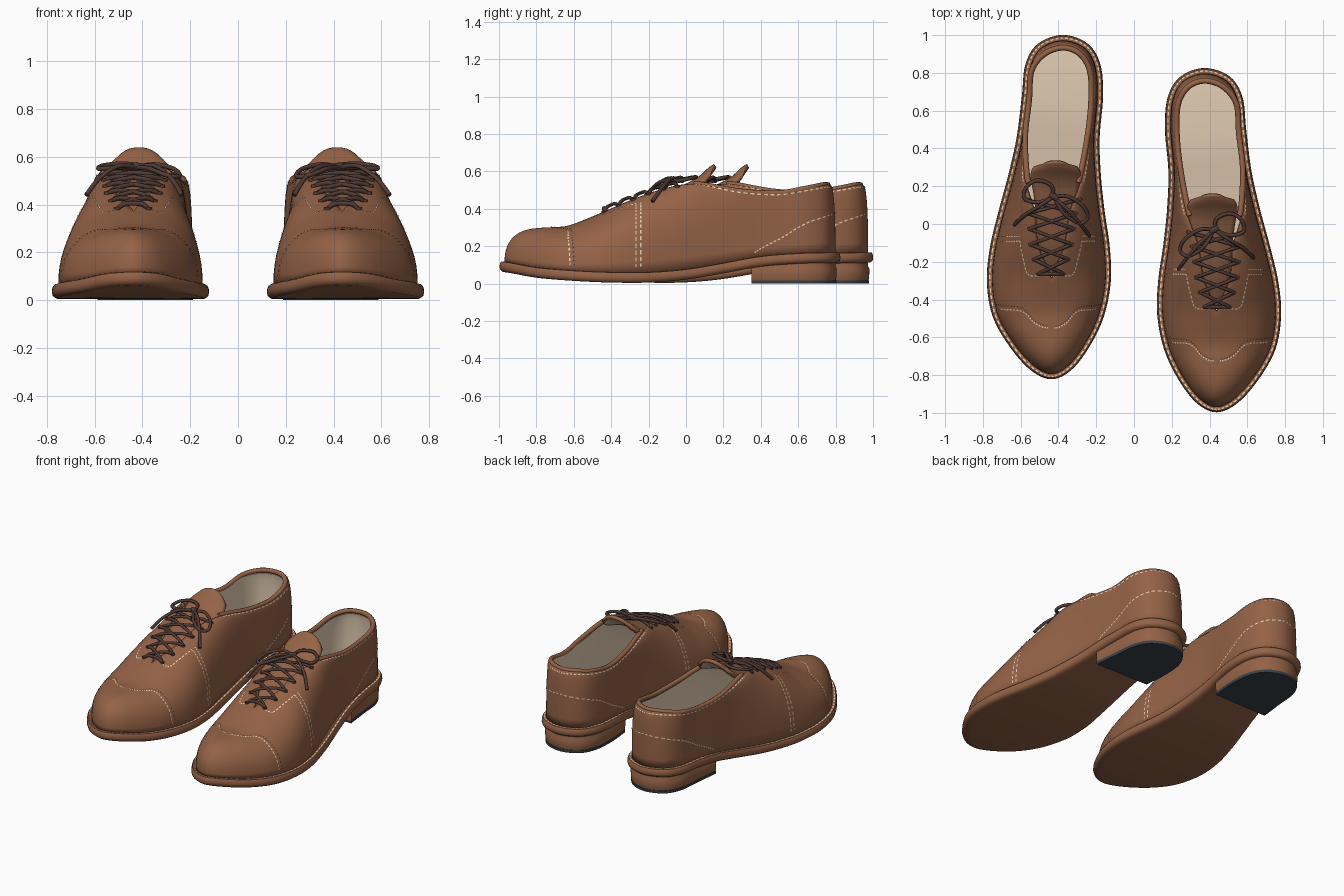
import bpy, bmesh, math
from mathutils import Vector, Matrix

cube = bpy.data.objects.get("Cube")
if cube:
    bpy.data.objects.remove(cube)


def material(name, rgb):
    m = bpy.data.materials.new(name)
    m.use_nodes = True
    m.diffuse_color = (*rgb, 1)
    m.node_tree.nodes["Principled BSDF"].inputs["Base Color"].default_value = (*rgb, 1)
    return m


LEATHER = material("brown_leather", (0.30, 0.124, 0.062))
LINING = material("cream_lining", (0.84, 0.67, 0.49))
LACE = material("dark_brown_lace", (0.08, 0.042, 0.035))
RUBBER = material("black_rubber", (0.04, 0.055, 0.068))
THREAD = material("pale_thread", (0.84, 0.68, 0.5))
parts = []


def spline(pts, u, closed=True):
    """Smooth curve through the points, one unit of u per point."""
    n, i = len(pts), math.floor(u)
    f = u - i
    a, b, c, d = [pts[k % n] if closed else pts[max(0, min(n - 1, k))] for k in range(i - 1, i + 3)]
    return 0.5 * (2 * b + (c - a) * f + (2 * a - 5 * b + 4 * c - d) * f * f + (3 * b - a - 3 * c + d) * f ** 3)


def loop_points(toe, rows, heel):
    """Closed loop: toe, inner side, heel, outer side. Rows are y, inner x, outer x, z."""
    inner = [Vector((r[1], r[0], r[3])) for r in rows]
    outer = [Vector((r[2], r[0], r[3])) for r in rows]
    return [Vector(toe)] + inner + [Vector(heel)] + outer[::-1]


# Outline of the sole seen from above
WELT = loop_points((.437, -.997, 0), [
    (-.945, .328, .552, 0), (-.815, .23, .665, 0), (-.66, .158, .75, 0), (-.48, .123, .779, 0),
    (-.30, .128, .763, 0), (-.11, .155, .718, 0), (.08, .175, .667, 0), (.28, .182, .622, 0),
    (.50, .164, .594, 0), (.67, .178, .575, 0), (.78, .245, .508, 0)], (.375, .826, 0))
# Upper edge: ridge over the toes, lace throat, then the collar
RIDGE = .437
TOP = loop_points((RIDGE, -.76, .298), [
    (-.74, RIDGE, RIDGE, .30), (-.70, RIDGE, RIDGE, .303), (-.62, RIDGE, RIDGE, .313),
    (-.47, RIDGE, RIDGE, .372), (-.30, .37, .505, .445), (-.12, .34, .525, .508),
    (.045, .283, .572, .533), (.28, .236, .588, .495), (.48, .215, .567, .483),
    (.64, .223, .553, .508), (.735, .28, .48, .526)], (.375, .77, .528))
SIDES = len(WELT)
SOLE_Z = [.065, .032, .015, .006, .006, .022, .055, .091, .107, .112, .112]


def sole_z(y):
    return spline(SOLE_Z, (y + 1) / .2, False)


def rail(u, inset):
    side = spline(WELT, u + .05) - spline(WELT, u - .05)
    return spline(WELT, u) + Vector((side.y, -side.x, 0)).normalized() * inset


def surface(u, v):
    """Point on the upper: u runs round the shoe, v from welt to upper edge."""
    low, top = rail(u, .027), spline(TOP, u)
    low.z = sole_z(low.y) + .05
    station = min(u % SIDES, SIDES - u % SIDES)
    if station <= 4:
        top.x = RIDGE
    # Boxy at toe and heel, more sloping over the instep
    power = .8 + .25 * max(0, 1 - abs(station - 5) / 3)
    a = 1 - max(0, math.cos(v * math.pi / 2)) ** power
    h = math.sin(v * math.pi / 2) ** .8
    return Vector((low.x + (top.x - low.x) * a, low.y + (top.y - low.y) * a, low.z + (top.z - low.z) * h))


def add_object(name, mesh, mats, angle=50):
    ob = bpy.data.objects.new("left_" + name, mesh)
    bpy.context.collection.objects.link(ob)
    mesh.materials.clear()
    for m in mats:
        mesh.materials.append(m)
    bpy.ops.object.select_all(action="DESELECT")
    ob.select_set(True)
    bpy.context.view_layer.objects.active = ob
    bpy.ops.object.shade_smooth_by_angle(angle=math.radians(angle))
    parts.append(ob)
    return ob


def finish(bm, name, mats, angle=50):
    mesh = bpy.data.meshes.new(name)
    bm.to_mesh(mesh)
    bm.free()
    return add_object(name, mesh, mats, angle)


def loft(name, rings, mat, angle=50):
    """Closed solid through rings of points, with capped ends."""
    bm = bmesh.new()
    vs = [[bm.verts.new(p) for p in ring] for ring in rings]
    n = len(vs[0])
    for a, b in zip(vs, vs[1:]):
        for j in range(n):
            bm.faces.new((a[j], a[(j + 1) % n], b[(j + 1) % n], b[j]))
    for cap in (vs[0], vs[-1]):
        for j in range((n - 1) // 2):
            bm.faces.new(list(dict.fromkeys((cap[j], cap[j + 1], cap[n - 2 - j], cap[n - 1 - j]))))
    bmesh.ops.recalc_face_normals(bm, faces=bm.faces)
    return finish(bm, name, [mat], angle)


def shell(ob, thickness):
    mod = ob.modifiers.new("thickness", "SOLIDIFY")
    mod.thickness, mod.offset, mod.material_offset = thickness, -1, 1


def tube(name, paths, radius, mat):
    cu = bpy.data.curves.new(name, "CURVE")
    cu.dimensions, cu.bevel_depth, cu.bevel_resolution, cu.use_fill_caps = "3D", radius, 2, True
    for path in paths:
        sp = cu.splines.new("POLY")
        sp.points.add(len(path) - 1)
        for p, co in zip(sp.points, path):
            p.co = (*co, 1)
    tmp = bpy.data.objects.new("tmp", cu)
    bpy.context.collection.objects.link(tmp)
    mesh = bpy.data.meshes.new_from_object(tmp.evaluated_get(bpy.context.evaluated_depsgraph_get()))
    bpy.data.objects.remove(tmp)
    return add_object(name, mesh, [mat])


def smooth_path(pts, steps=8):
    pts = [Vector(p) for p in pts]
    return [spline(pts, k / steps, False) for k in range((len(pts) - 1) * steps + 1)]


# Upper with lining inside
COLS, ROWS = SIDES * 6, 16
bm = bmesh.new()
grid = [[bm.verts.new(surface(j / 6, i / ROWS)) for i in range(ROWS + 1)] for j in range(COLS)]
for j in range(COLS):
    a, b = grid[j], grid[(j + 1) % COLS]
    for i in range(ROWS):
        bm.faces.new((a[i], a[i + 1], b[i + 1], b[i]))
bmesh.ops.remove_doubles(bm, verts=bm.verts, dist=.0005)
shell(finish(bm, "upper", [LEATHER, LINING], 70), .025)

# Rolled collar
collar = [surface(u / 6, 1) + rail(u / 6, .012) - rail(u / 6, 0) for u in range(42, 103)]
tube("collar", [collar], .015, LEATHER)


# Sole with rounded welt, insole, heel block and heel tip
def sole_ring(inset, rise, first=0, last=COLS):
    ring = [rail(j / 6, inset) for j in range(first, last)]
    return [Vector((p.x, p.y, sole_z(p.y) + rise)) for p in ring]


def flat_ring(inset, z):
    return [Vector((*rail(j / 6, inset).xy, z)) for j in range(50, 95)]


loft("sole", [sole_ring(*r) for r in ((.05, 0), (.018, 0), (.004, .01), (0, .024), (.002, .044), (.008, .054), (.06, .056))], LEATHER)
loft("insole", [sole_ring(.045, .05), sole_ring(.045, .07)], LINING)
loft("heel_block", [flat_ring(.026, .016), flat_ring(.022, .03), flat_ring(.02, .08), flat_ring(.027, .093),
                    sole_ring(.027, .01, 50, 95)], LEATHER, 35)
loft("heel_tip", [flat_ring(.024, 0), flat_ring(.022, .018)], RUBBER, 35)

# Tongue under the laces
bm = bmesh.new()
spine = smooth_path([(.06, -.45, .345), (.09, -.3, .426), (.105, -.12, .494), (.12, 0, .535),
                     (.132, .07, .575), (.13, .12, .62), (.115, .15, .64)], 4)
strips = []
for w, y, z in spine:
    lean = max(0, y) / .15
    strips.append([bm.verts.new((.415 + w * k / 6, y - .02 * lean * (k / 6) ** 2,
                                 z - (.02 + .05 * lean) * abs(k / 6) ** 2.4)) for k in range(-6, 7)])
for a, b in zip(strips, strips[1:]):
    for k in range(12):
        bm.faces.new((a[k], a[k + 1], b[k + 1], b[k]))
shell(finish(bm, "tongue", [LEATHER, LINING], 60), .024)

# Crossed laces
eyes = [4.2 + .45 * k for k in range(6)]
left = [surface(u, .88) for u in eyes]
right = [surface(SIDES - u, .88) for u in eyes]
lift = Vector((0, 0, .02))
pairs = [(left[0], right[0])]
for k in range(5):
    pairs += [(left[k], right[k + 1]), (right[k], left[k + 1])]
tube("laces", [smooth_path([a, a.lerp(b, .2) + lift, a.lerp(b, .5) + lift * 1.2, a.lerp(b, .8) + lift, b], 4)
               for a, b in pairs], .0095, LACE)
tube("eyelets", [[p - lift * .2, p + lift * .4] for p in left + right], .013, LACE)

# Bow: two loops, two tails and a knot
knot = (.425, -.03, .556)
tube("bow", [
    smooth_path([knot, (.35, -.03, .568), (.27, -.08, .55), (.245, -.14, .52), (.29, -.17, .52), (.37, -.12, .55), knot]),
    smooth_path([knot, (.44, .03, .568), (.51, .055, .57), (.57, .02, .562), (.58, -.04, .55), (.51, -.06, .555), knot]),
    smooth_path([knot, (.35, -.1, .562), (.28, -.18, .51), (.235, -.24, .44)]),
    smooth_path([knot, (.5, -.08, .562), (.58, -.13, .51), (.635, -.18, .44)])], .01, LACE)
tube("knot", [[(.405, -.04, .554), (.425, -.03, .56), (.445, -.02, .554)]], .018, LACE)


# Stitching: thin flat dashes lying on the leather
def seam(points, shift=0, mirror=False):
    pts = [Vector(p) for p in points]

    def fn(t):
        u, v = spline(pts, t * (len(pts) - 1), False)
        u = SIDES - u - shift if mirror else u + shift
        v = min(.98, max(.02, v))
        along = surface(u + .02, v) - surface(u - .02, v)
        up = surface(u, v + .02) - surface(u, v - .02)
        return surface(u, v), up.cross(along).normalized()
    return fn


def welt_line(t):
    p = rail(t * SIDES, .016)
    return Vector((p.x, p.y, sole_z(p.y) + .0545)), Vector((0, 0, 1))


def dashes(fn, count, fill=.6):
    return [(fn(k / count)[0], fn((k + fill) / count)[0], fn((k + fill / 2) / count)[1]) for k in range(count)]


def plates(name, marks, width, mat):
    bm = bmesh.new()
    for p, q, normal in marks:
        side, up = (q - p).cross(normal).normalized() * width / 2, normal * .003
        bm.faces.new([bm.verts.new(c + up) for c in (p + side, q + side, q - side, p - side)])
    finish(bm, name, [mat])


cap = [(3.2, .05), (3.12, .4), (2.98, .68), (2.4, .81), (1.75, .97)]
side = [(5.2, .03), (5.2, .4), (5.2, .72)]
facing = [(5.2, .72), (4.7, .74), (4.2, .76), (4.15, .9)]
counter = [(8.4, .03), (9, .12), (10, .27), (12, .35)]
thread, dark = dashes(welt_line, 120), []
for m in (False, True):
    thread += dashes(seam(cap, 0, m), 22) + dashes(seam(side, 0, m), 14) + dashes(seam(side, .14, m), 14)
    thread += dashes(seam(facing, 0, m), 12) + dashes(seam(counter, 0, m), 22)
    thread += dashes(seam([(7, .9), (9, .85), (12, .8)], 0, m), 28)
    dark += dashes(seam(cap, .13, m), 26, .4)
plates("stitching", thread, .007, THREAD)
plates("cap_seam", dark, .008, LACE)

# Second shoe: mirrored and standing a little further back
flip = Matrix.Translation((0, .175, 0)) @ Matrix.Scale(-1, 4, (1, 0, 0))
for ob in list(parts):
    twin = ob.copy()
    twin.data = ob.data.copy()
    twin.name = ob.name.replace("left_", "right_")
    twin.data.transform(flip)
    twin.data.flip_normals()
    bpy.context.collection.objects.link(twin)
